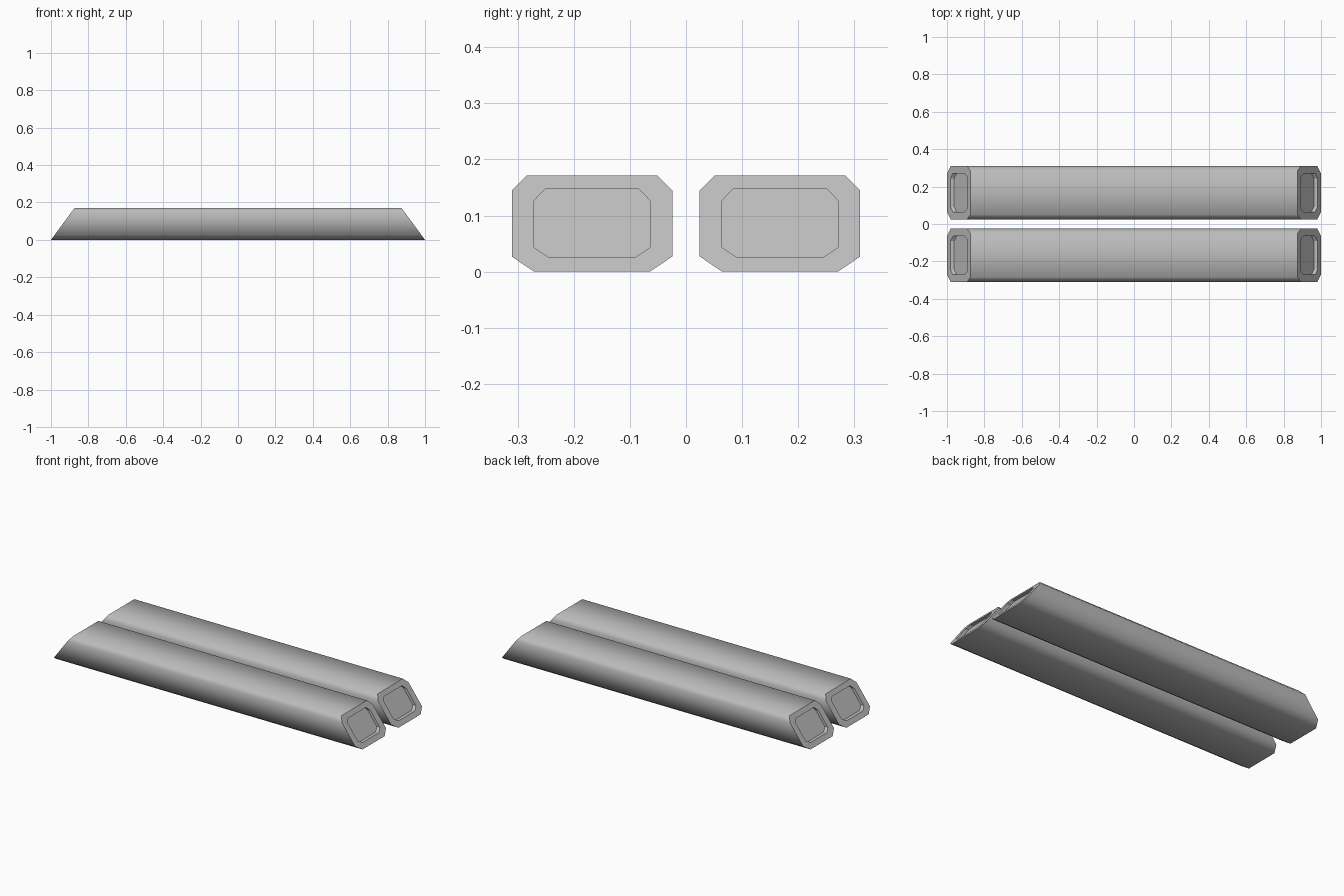
import bpy
import bmesh

cube = bpy.data.objects.get("Cube")
if cube:
    bpy.data.objects.remove(cube, do_unlink=True)

SLOPE = 0.126 / 0.171   # how far the ends lean inwards per unit of height
RECESS = 0.02           # depth of the end pockets

grey = bpy.data.materials.new("plain_grey")
grey.use_nodes = True
COLOUR = (0.5, 0.5, 0.5, 1)
grey.diffuse_color = COLOUR
grey.node_tree.nodes["Principled BSDF"].inputs["Base Color"].default_value = COLOUR


def octagon(steps):
    """Mirror (half width, height) steps into a closed section."""
    return steps + [(-y, z) for y, z in reversed(steps)]


outer = octagon([(0.103, 0), (0.143, 0.027), (0.143, 0.145), (0.117, 0.171)])
inner = octagon([(0.076, 0.025), (0.103, 0.043), (0.103, 0.127), (0.084, 0.147)])


def bar(name, centre_y):
    bm = bmesh.new()

    def ring(section, side, inset=0.0):
        return [bm.verts.new((side * (1 - z * SLOPE - inset), y, z)) for y, z in section]

    def bridge(a, b, smooth=False):
        for i in range(len(a)):
            j = (i + 1) % len(a)
            bm.faces.new((a[i], a[j], b[j], b[i])).smooth = smooth

    # Long smooth body
    ends = {side: ring(outer, side) for side in (-1, 1)}
    bridge(ends[-1], ends[1], smooth=True)

    # Flat slanted rims, pocket walls and pocket floors
    for side, rim in ends.items():
        lip = ring(inner, side)
        floor = ring(inner, side, RECESS)
        bridge(rim, lip)
        bridge(lip, floor)
        bm.faces.new(floor)

    bmesh.ops.recalc_face_normals(bm, faces=bm.faces)
    for edge in bm.edges:
        edge.smooth = all(f.smooth for f in edge.link_faces)
    mesh = bpy.data.meshes.new(name)
    bm.to_mesh(mesh)
    bm.free()
    mesh.materials.append(grey)
    obj = bpy.data.objects.new(name, mesh)
    obj.location.y = centre_y
    bpy.context.collection.objects.link(obj)


bar("front_bar", -0.1675)
bar("back_bar", 0.1675)
